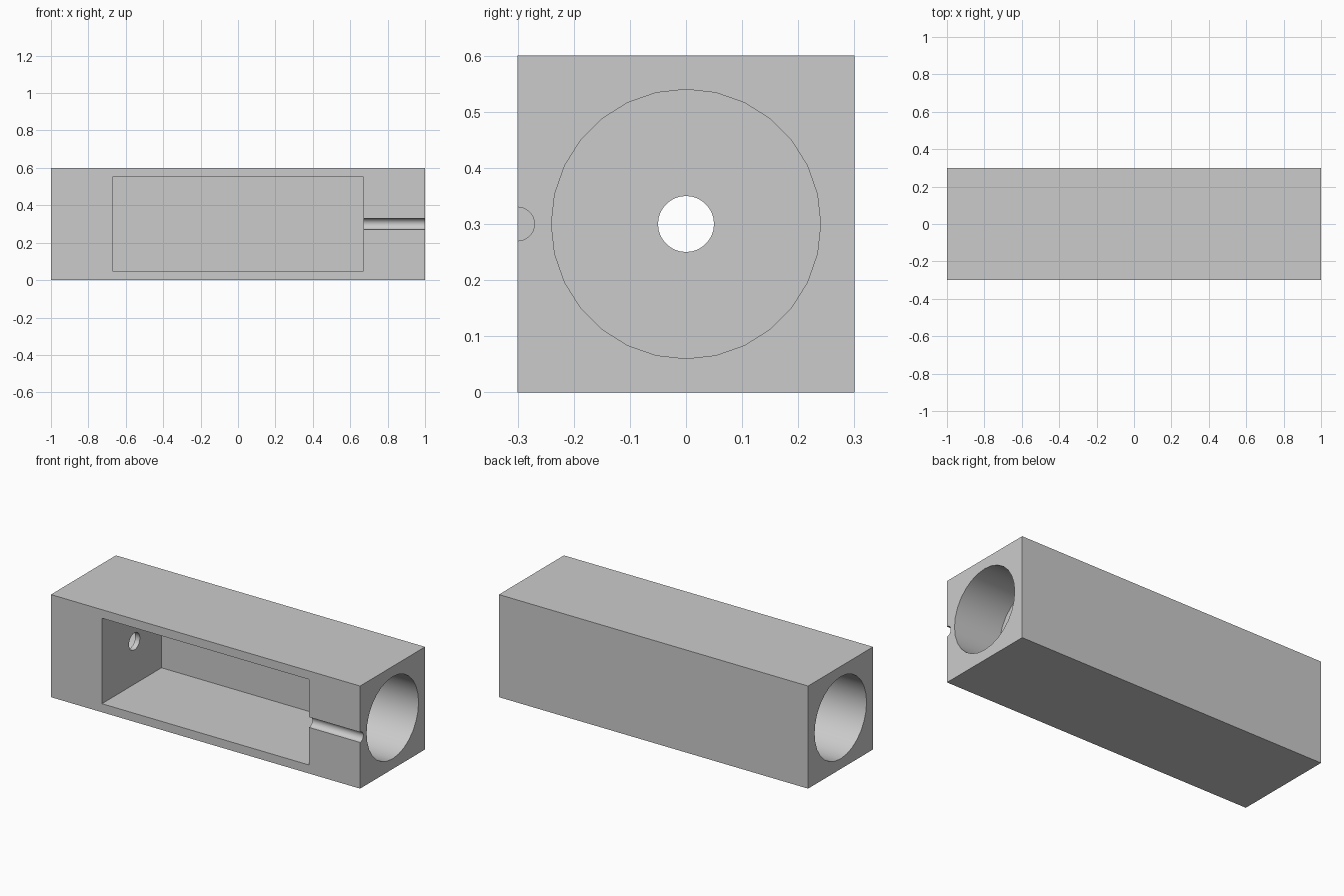
import bpy
import math

default_cube = bpy.data.objects.get("Cube")
if default_cube:
    bpy.data.objects.remove(default_cube, do_unlink=True)

LENGTH, SIDE = 2.0, 0.6
MID = SIDE / 2
CAVITY_X = 0.67      # half length of the front cavity
BORE_FLOOR = 0.70    # x of the end bore floors

grey = bpy.data.materials.new("plain_grey")
grey.use_nodes = True
colour = (0.6, 0.6, 0.6, 1)
grey.diffuse_color = colour
grey.node_tree.nodes["Principled BSDF"].inputs["Base Color"].default_value = colour


def box(name, x, y, z):
    """Box spanning the given (min, max) ranges."""
    ranges = (x, y, z)
    bpy.ops.mesh.primitive_cube_add(size=1, location=[(a + b) / 2 for a, b in ranges])
    ob = bpy.context.object
    ob.name = name
    ob.scale = [b - a for a, b in ranges]
    bpy.ops.object.transform_apply(location=False, rotation=False, scale=True)
    return ob


def rod(name, radius, x0, x1, y=0.0):
    """Cylinder along x at mid height."""
    bpy.ops.mesh.primitive_cylinder_add(
        vertices=28, radius=radius, depth=x1 - x0,
        location=((x0 + x1) / 2, y, MID), rotation=(0, math.pi / 2, 0))
    ob = bpy.context.object
    ob.name = name
    return ob


# Square housing block
housing = box("housing", (-LENGTH / 2, LENGTH / 2), (-MID, MID), (0, SIDE))
housing.data.materials.append(grey)

# Cutters: front cavity, end bores, axial hole, wire groove
cutters = [
    box("cavity_cutter", (-CAVITY_X, CAVITY_X), (-MID - 0.1, 0.25), (0.05, 0.55)),
    rod("right_bore_cutter", 0.24, BORE_FLOOR, 1.1),
    rod("left_bore_cutter", 0.24, -1.1, -BORE_FLOOR),
    rod("axial_hole_cutter", 0.05, -0.9, 0.9),
    rod("wire_groove_cutter", 0.03, 0.6, 1.1, y=-MID),
]

bpy.ops.object.select_all(action='DESELECT')
housing.select_set(True)
bpy.context.view_layer.objects.active = housing
for cutter in cutters:
    cutter.hide_render = True
    cutter.data.materials.append(grey)
    cut = housing.modifiers.new(cutter.name, 'BOOLEAN')
    cut.operation = 'DIFFERENCE'
    cut.solver = 'EXACT'
    cut.object = cutter
    bpy.ops.object.modifier_apply(modifier=cut.name)
    bpy.data.objects.remove(cutter, do_unlink=True)

# Smooth bores with crisp edges
bpy.ops.object.shade_smooth_by_angle(angle=math.radians(30))
